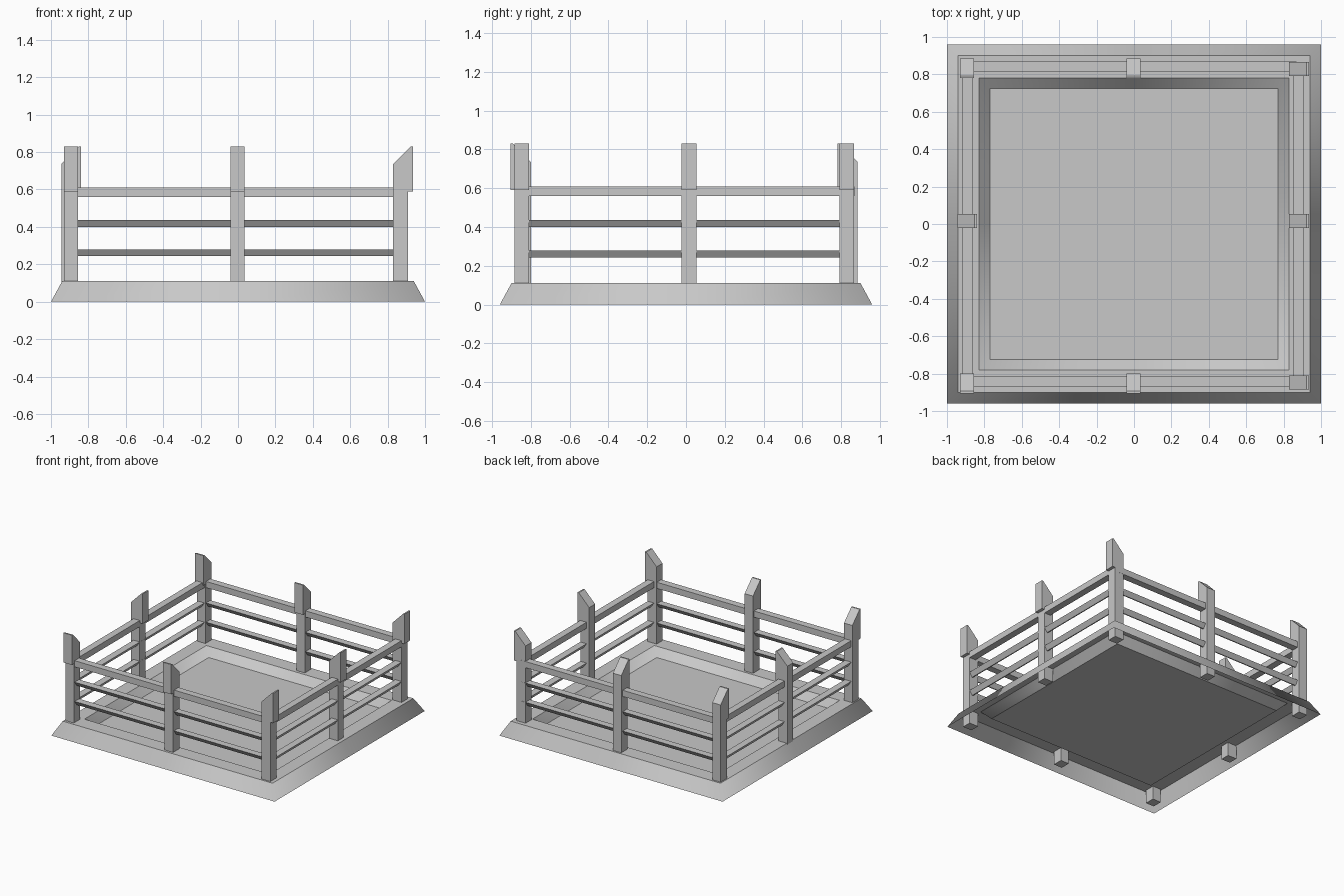
import bpy, bmesh
from mathutils import Vector

cube = bpy.data.objects.get("Cube")
if cube:
    bpy.data.objects.remove(cube)

grey = bpy.data.materials.new("plain_grey")
grey.use_nodes = True
grey.diffuse_color = (0.58, 0.58, 0.58, 1)
grey.node_tree.nodes["Principled BSDF"].inputs["Base Color"].default_value = (0.58, 0.58, 0.58, 1)


def finish(name, bm):
    mesh = bpy.data.meshes.new(name)
    bm.to_mesh(mesh)
    bm.free()
    mesh.materials.append(grey)
    obj = bpy.data.objects.new(name, mesh)
    bpy.context.collection.objects.link(obj)
    return obj


def prism(name, profile, start, sweep):
    """Extrude a closed 3D profile, moved to start, along sweep."""
    bm = bmesh.new()
    face = bm.faces.new([bm.verts.new(Vector(p) + Vector(start)) for p in profile])
    out = bmesh.ops.extrude_face_region(bm, geom=[face])
    moved = [v for v in out["geom"] if isinstance(v, bmesh.types.BMVert)]
    bmesh.ops.translate(bm, verts=moved, vec=Vector(sweep))
    bmesh.ops.recalc_face_normals(bm, faces=bm.faces)
    return finish(name, bm)


# Base: open underneath, sloping skirt, flat rim, sunken floor
def base():
    bm = bmesh.new()
    loops = []
    for hx, hy, z in [(1, 0.96, 0), (0.94, 0.9, 0.11), (0.83, 0.78, 0.11), (0.77, 0.725, 0.05)]:
        ring = [(-1, -1), (0, -1), (1, -1), (1, 0), (1, 1), (0, 1), (-1, 1), (-1, 0)]
        loops.append([bm.verts.new((sx * hx, sy * hy, z)) for sx, sy in ring])
    for low, high in zip(loops, loops[1:]):
        for i in range(len(low)):
            j = (i + 1) % len(low)
            bm.faces.new((low[i], low[j], high[j], high[i]))
    bm.faces.new(loops[-1])
    # Corners shade softly while the level edges stay crisp
    for f in bm.faces:
        f.smooth = True
    for e in bm.edges:
        a, b = e.verts
        e.smooth = abs(a.co.z - b.co.z) > 0.01
    finish("base", bm)


base()

# Posts: square shaft with an overhanging head cut at a slant
WIDTH = 0.075
POST = [(0, 0), (0.08, 0), (0.08, 0.59), (0.105, 0.59),
        (0.105, 0.83), (0.093, 0.83), (0, 0.735)]


def post(name, x, y, along_x):
    if along_x:    # head rises towards +x
        prism(name, [(u, 0, z) for u, z in POST], (x, y, 0), (0, WIDTH, 0))
    else:          # head rises towards -y
        prism(name, [(0, -u, z) for u, z in POST], (x, y, 0), (WIDTH, 0, 0))


for side, y in [("front", -0.8), ("back", 0.885)]:
    post(side + "_left_end_post", -0.93, y, False)
    post(side + "_middle_post", -0.04, y, False)
for side, x in [("far", 0.83)]:
    post("side_front_post", x, -0.885, True)
    post("side_back_post", x, 0.792, True)
    post("side_middle_post", x, -0.022, True)
post("opposite_side_middle_post", -0.945, -0.022, True)

# Rails: square top rail above two wedge rails with downward points
TOP = [(-0.028, 0.56), (0.028, 0.56), (0.028, 0.61), (-0.028, 0.61)]


def wedge(z):
    return [(-0.028, z), (0.028, z), (0.004, z - 0.036), (-0.004, z - 0.036)]


for label, section in [("top", TOP), ("middle", wedge(0.436)), ("lower", wedge(0.28))]:
    for side, y in [("front", -0.84), ("back", 0.84)]:
        prism(f"{side}_{label}_rail", [(0, u, z) for u, z in section],
              (-0.89, y, 0), (1.76, 0, 0))
    for side, x in [("right", -0.892), ("left", 0.882)]:
        prism(f"{side}_{label}_rail", [(u, 0, z) for u, z in section],
              (x, -0.84, 0), (0, 1.68, 0))
